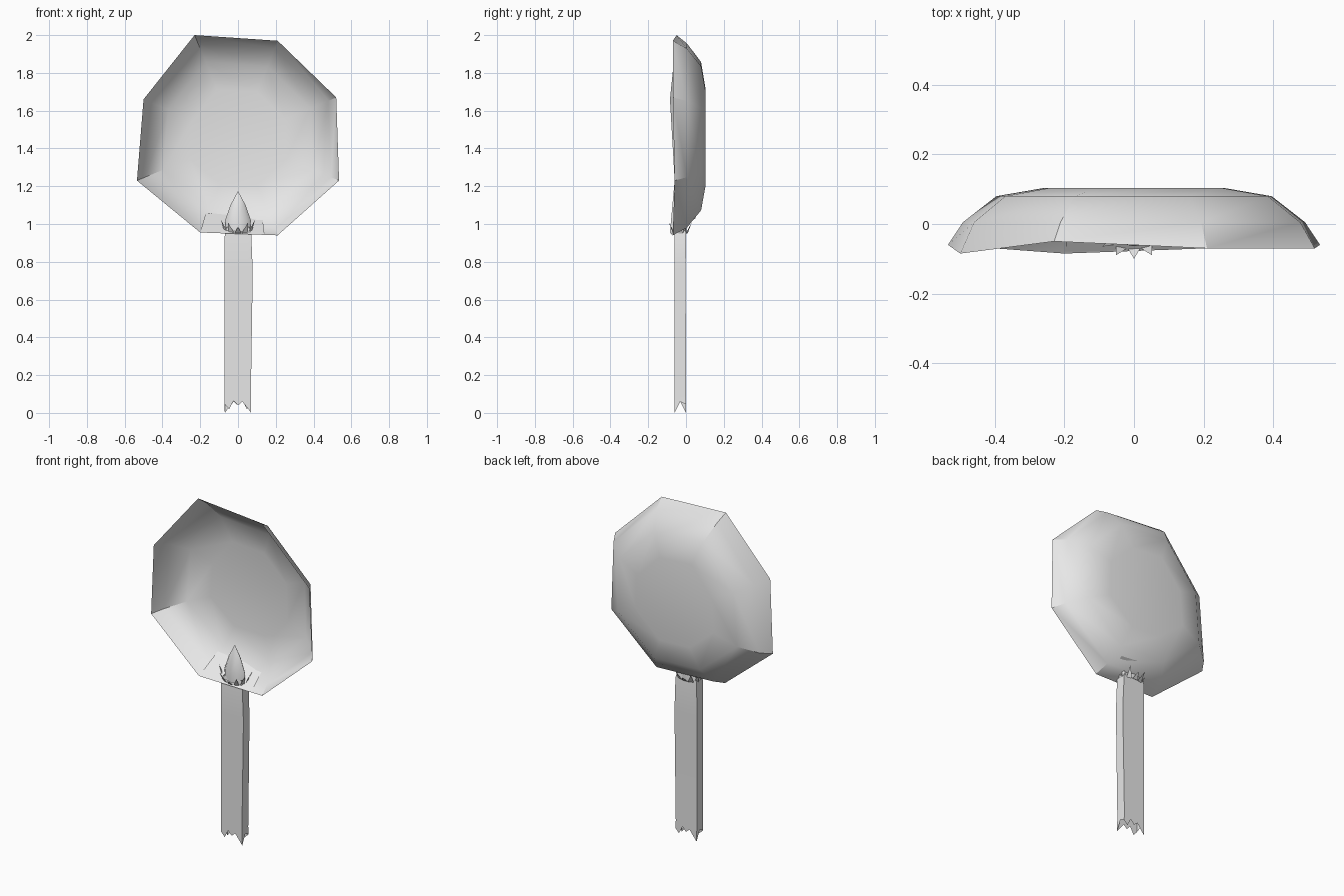
import bpy, bmesh, math
from mathutils import Vector

cube = bpy.data.objects.get("Cube")
if cube:
    bpy.data.objects.remove(cube, do_unlink=True)

grey = bpy.data.materials.new("plain_grey")
grey.use_nodes = True
grey.diffuse_color = (0.8, 0.8, 0.8, 1)
grey.node_tree.nodes["Principled BSDF"].inputs["Base Color"].default_value = (0.8, 0.8, 0.8, 1)


def build(name, bm, angle=None):
    bmesh.ops.recalc_face_normals(bm, faces=bm.faces)
    mesh = bpy.data.meshes.new(name)
    bm.to_mesh(mesh)
    bm.free()
    mesh.materials.append(grey)
    obj = bpy.data.objects.new(name, mesh)
    bpy.context.collection.objects.link(obj)
    if angle:
        bpy.ops.object.select_all(action='DESELECT')
        obj.select_set(True)
        bpy.context.view_layer.objects.active = obj
        bpy.ops.object.shade_smooth_by_angle(angle=math.radians(angle))
    return obj


def loft(bm, rings):
    """Skin consecutive closed rings of points."""
    rows = [[bm.verts.new(p) for p in ring] for ring in rings]
    for a, b in zip(rows, rows[1:]):
        for i in range(len(a)):
            j = (i + 1) % len(a)
            bm.faces.new((a[i], a[j], b[j], b[i]))
    return rows


# Eight-sided open bowl: irregular rim, steep lip, rounded back
rim = [(-0.23, -0.05, 2.0), (0.21, -0.07, 1.97), (0.52, -0.07, 1.67), (0.535, -0.06, 1.23),
       (0.21, -0.07, 0.94), (-0.20, -0.085, 0.955), (-0.535, -0.06, 1.23), (-0.50, -0.085, 1.66)]
mid = Vector((0, 0, 1.45))


def bowl_ring(scale, y):
    return [(x * scale, y, mid.z + (z - mid.z) * scale) for x, _, z in rim]


bm = bmesh.new()
rows = loft(bm, [rim, bowl_ring(0.92, 0.005), bowl_ring(0.74, 0.08), bowl_ring(0.48, 0.104)])
centre = bm.verts.new((0, 0.098, mid.z))
for i in range(8):
    bm.faces.new((rows[-1][i], rows[-1][(i + 1) % 8], centre))
build("bowl", bm, 32)

# Small floor plate inside the bottom of the bowl
bm = bmesh.new()
bm.faces.new([bm.verts.new(p) for p in
              ((-0.20, -0.08, 0.957), (0.14, -0.072, 0.945), (0.13, 0.05, 1.03), (-0.17, 0.05, 1.06))])
build("floor_plate", bm)


# Flat rectangular stalk with a torn lower end
def stalk_ring(x0, x1, y0, y1, z, n=6, m=2):
    pts = [(x0 + (x1 - x0) * i / n, y0, z) for i in range(n)]
    pts += [(x1, y0 + (y1 - y0) * i / m, z) for i in range(m)]
    pts += [(x1 - (x1 - x0) * i / n, y1, z) for i in range(n)]
    pts += [(x0, y1 - (y1 - y0) * i / m, z) for i in range(m)]
    return pts


torn = stalk_ring(-0.07, 0.07, -0.06, 0.0, 0)
drops = (0.045, 0.02, 0.065, 0.04, 0.06, 0.03, 0.0, 0.06)
torn = [(x, y, drops[i % 8]) for i, (x, y, _) in enumerate(torn)]
bm = bmesh.new()
loft(bm, [torn,
          stalk_ring(-0.072, 0.068, -0.06, 0.0, 0.09),
          stalk_ring(-0.072, 0.078, -0.06, -0.002, 0.75),
          stalk_ring(-0.07, 0.07, -0.06, 0.0, 0.95),
          stalk_ring(-0.06, 0.06, -0.055, -0.005, 0.985)])
build("stalk", bm, 30)

# Pointed bud above the stalk
bm = bmesh.new()
bud_rows = loft(bm, [[(r * math.cos(a * math.tau / 8), -0.03 + 0.5 * r * math.sin(a * math.tau / 8), z)
                      for a in range(8)] for r, z in ((0.065, 0.95), (0.068, 1.02), (0.04, 1.1))])
tip = bm.verts.new((0, -0.03, 1.175))
for i in range(8):
    bm.faces.new((bud_rows[-1][i], bud_rows[-1][(i + 1) % 8], tip))
build("bud", bm, 45)

# Ring of outward-leaning spikes around the bud
bm = bmesh.new()
count = 12
for k in range(count):
    a = k * math.tau / count

    def at(angle, rx, ry, z):
        return bm.verts.new((rx * math.cos(angle), -0.03 + ry * math.sin(angle), z))

    half = math.pi / count
    height = 0.985 + 0.045 * abs(math.cos(a))
    base = [at(a - half, 0.072, 0.04, 0.95), at(a + half, 0.072, 0.04, 0.95)]
    bm.faces.new((base[0], base[1], at(a, 0.105, 0.07, height)))
build("spikes", bm)
